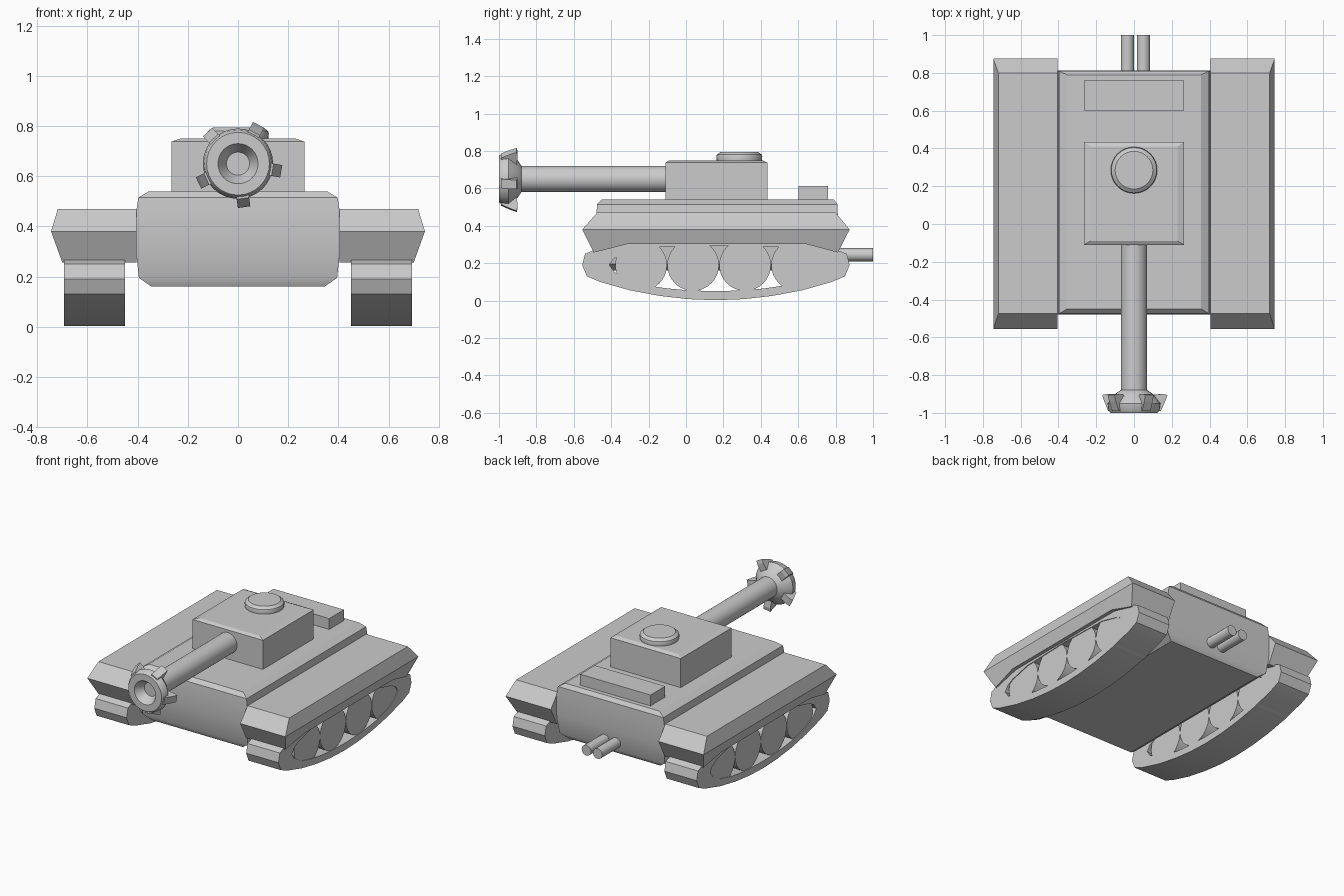
import bpy, bmesh
from math import sin, cos, pi, radians

if "Cube" in bpy.data.objects:
    bpy.data.objects.remove(bpy.data.objects["Cube"])


def finish(name, bm, smooth=0):
    bmesh.ops.recalc_face_normals(bm, faces=bm.faces)
    me = bpy.data.meshes.new(name)
    bm.to_mesh(me)
    bm.free()
    ob = bpy.data.objects.new(name, me)
    bpy.context.collection.objects.link(ob)
    if smooth:
        bpy.ops.object.select_all(action='DESELECT')
        ob.select_set(True)
        bpy.context.view_layer.objects.active = ob
        bpy.ops.object.shade_smooth_by_angle(angle=radians(smooth))
    return ob


def bridge(bm, a, b):
    n = len(a)
    for i in range(n):
        bm.faces.new((a[i], a[(i + 1) % n], b[(i + 1) % n], b[i]))


def stack(name, rings, smooth=0):
    """Loft of rectangles: (z, half width, y front, y back)."""
    bm = bmesh.new()
    loops = [[bm.verts.new(p) for p in ((-w, a, z), (w, a, z), (w, b, z), (-w, b, z))]
             for z, w, a, b in rings]
    for lo, hi in zip(loops, loops[1:]):
        bridge(bm, lo, hi)
    bm.faces.new(loops[0])
    bm.faces.new(loops[-1])
    return finish(name, bm, smooth)


def lathe(name, profile, place, n=32, smooth=30):
    """Revolve (radius, height) pairs; place maps (u, v, h) to xyz."""
    bm = bmesh.new()
    loops = [[bm.verts.new(place(r * cos(2 * pi * i / n), r * sin(2 * pi * i / n), h))
              for i in range(n)] for r, h in profile]
    for lo, hi in zip(loops, loops[1:]):
        bridge(bm, lo, hi)
    bm.faces.new(loops[0])
    bm.faces.new(loops[-1])
    return finish(name, bm, smooth)


# Hull, turret and rear deck box
stack("hull", [(.16, .345, -.44, .77), (.195, .395, -.46, .795), (.33, .41, -.48, .812),
               (.45, .407, -.48, .812), (.515, .397, -.475, .81), (.54, .355, -.45, .79)], 30)
stack("turret", [(.53, .265, -.11, .435), (.738, .265, -.11, .435), (.75, .23, -.09, .41)])
stack("deck_box", [(.53, .265, .602, .76), (.614, .265, .602, .76)])

# Hatch on the turret
lathe("hatch", [(.12, .745), (.123, .77), (.12, .78), (.1, .795)],
      lambda u, v, h: (u, .285 + v, h))

# Gun barrel and flared muzzle with a hole
GZ = .65
along_y = lambda u, v, h: (u, h, GZ + v)
lathe("gun_barrel", [(.07, -.05), (.07, -.9)], along_y)
lathe("muzzle", [(.07, -.88), (.1, -.9), (.14, -.95), (.135, -.985), (.125, -1),
                 (.08, -1), (.046, -.94), (.04, -.94)], along_y)

# Five claws around the muzzle: (radius, y) outline, given thickness
bm = bmesh.new()
for k in range(5):
    t = radians(62 + 72 * k)
    sides = []
    for s in (-.025, .025):
        sides.append([bm.verts.new((r * cos(t) - s * sin(t), y, GZ + r * sin(t) + s * cos(t)))
                      for r, y in ((.085, -.985), (.14, -.99), (.163, -.94), (.175, -.905),
                                   (.15, -.9), (.1, -.905))])
    bridge(bm, *sides)
    bm.faces.new(sides[0])
    bm.faces.new(sides[1])
finish("muzzle_claws", bm)

# Exhaust pipes
for i, x in enumerate((-.035, .05)):
    lathe(f"exhaust_pipe_{i + 1}", [(.035, .7), (.035, 1)],
          lambda u, v, h: (x + u, h, .245 + v), 20)

# Track outlines as offsets from the mid point MID, right half from bottom to top
MID = .16
OUTER = [(0, .002), (.15, .008), (.3, .025), (.46, .055), (.62, .1), (.69, .13),
         (.715, .19), (.7, .25), (.65, .27), (.4, .325), (0, .33)]
INNER = [(0, .05), (.15, .055), (.26, .065), (.36, .08), (.46, .105), (.54, .15),
         (.57, .19), (.545, .225), (.5, .25), (.36, .285), (0, .295)]


def full(half):
    return [(MID + d, z) for d, z in half] + [(MID - d, z) for d, z in half[-2:0:-1]]


# Fender outline (y, z): top, middle and lower points
FENDER = [(-.555, .38), (-.475, .47), (.80, .47), (.875, .38),
          (.812, .257), (.64, .303), (-.31, .303), (-.493, .257)]

for side, s in (("left", -1), ("right", 1)):
    # Track belt
    bm = bmesh.new()
    rings = [[bm.verts.new((s * x, y, z)) for y, z in full(o)]
             for x, o in ((.45, OUTER), (.693, OUTER), (.693, INNER), (.45, INNER))]
    for i in range(4):
        bridge(bm, rings[i], rings[(i + 1) % 4])
    finish(f"{side}_track", bm, 30)

    # Road wheels
    for k in range(4):
        yc = -.24 + .278 * k
        lathe(f"{side}_wheel_{k + 1}", [(.138, .455), (.138, .688)],
              lambda u, v, h: (s * h, yc + u, .19 + v))

    # Fender, widest at its middle edge
    bm = bmesh.new()
    inner = [bm.verts.new((s * .405, y, z)) for y, z in FENDER]
    outer = [bm.verts.new((s * (.745 - (.3 * (z - .38) if z > .38 else .36 * (.38 - z))), y, z))
             for y, z in FENDER]
    bridge(bm, inner, outer)
    for ring in (inner, outer):
        bm.faces.new(ring[:4])
        bm.faces.new(ring[3:] + ring[:1])
    finish(f"{side}_fender", bm)
